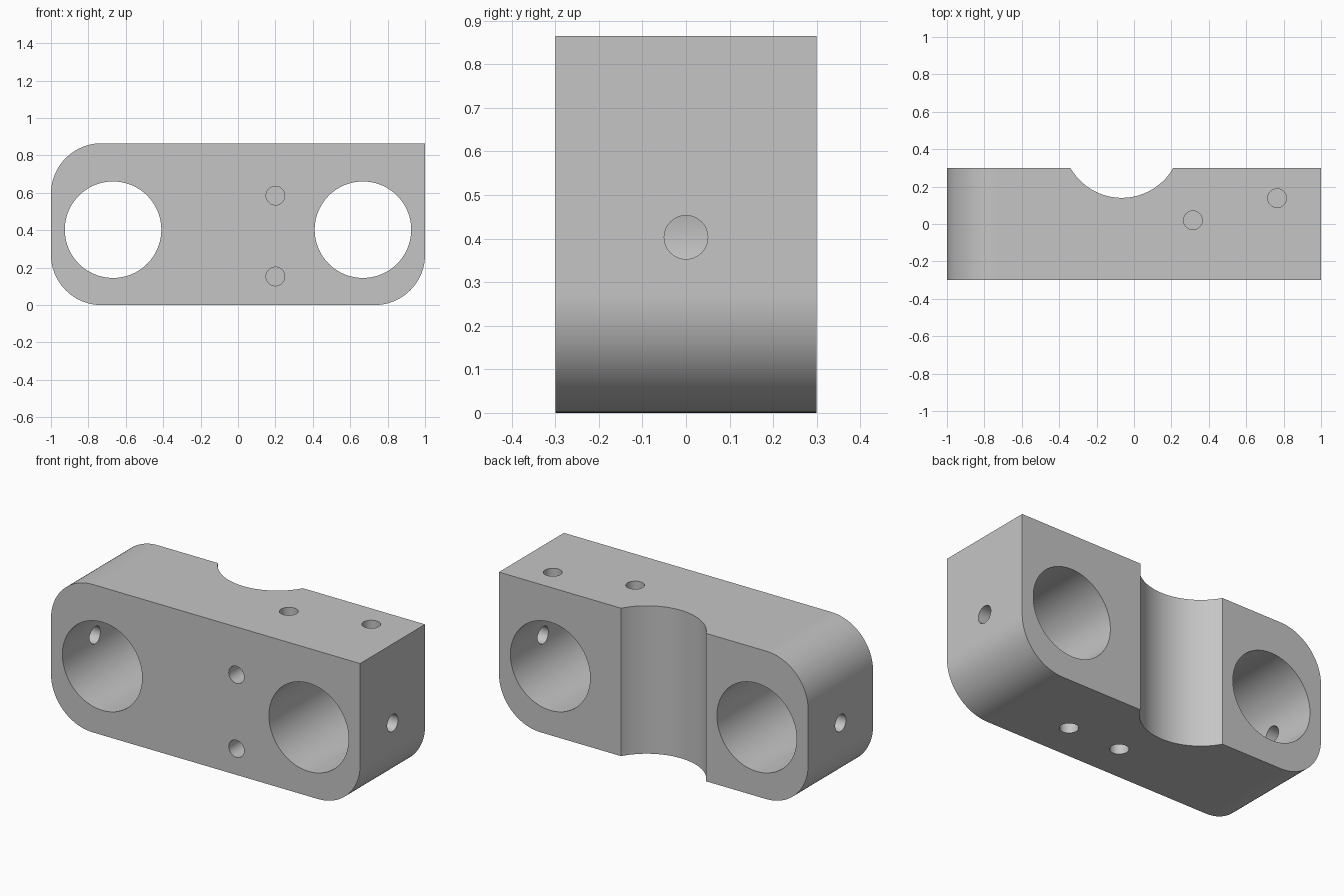
import bpy, bmesh
from math import cos, sin, pi
from mathutils import Vector

cube = bpy.data.objects.get("Cube")
if cube:
    bpy.data.objects.remove(cube, do_unlink=True)

HEIGHT, DEPTH, CORNER = 0.865, 0.3, 0.27
BORE_X, BORE_R, BORE_Z = 0.668, 0.258, 0.403
PIN_R, PIN_DEPTH = 0.05, 0.2

metal = bpy.data.materials.new("light grey metal")
metal.use_nodes = True
grey = (0.56, 0.56, 0.56, 1)
metal.diffuse_color = grey
metal.node_tree.nodes["Principled BSDF"].inputs["Base Color"].default_value = grey


def add_object(name, bm):
    bmesh.ops.recalc_face_normals(bm, faces=bm.faces)
    mesh = bpy.data.meshes.new(name)
    bm.to_mesh(mesh)
    bm.free()
    mesh.materials.append(metal)
    obj = bpy.data.objects.new(name, mesh)
    bpy.context.collection.objects.link(obj)
    return obj


def arc(cx, cz, start, steps=24):
    """Quarter circle of the corner radius, counter-clockwise."""
    angles = [start + pi / 2 * i / steps for i in range(steps + 1)]
    return [(cx + CORNER * cos(a), cz + CORNER * sin(a)) for a in angles]


def drill(name, start, end, radius, sides=48):
    """Cut a round hole from start to end out of the block."""
    start, end = Vector(start), Vector(end)
    axis = end - start
    bm = bmesh.new()
    bmesh.ops.create_cone(bm, cap_ends=True, segments=sides, radius1=radius,
                          radius2=radius, depth=axis.length)
    turn = axis.to_track_quat('Z', 'Y').to_matrix().to_4x4()
    bmesh.ops.transform(bm, matrix=turn, verts=bm.verts)
    bmesh.ops.translate(bm, vec=(start + end) / 2, verts=bm.verts)
    cutter = add_object(name, bm)
    cutter.hide_render = True
    cut = block.modifiers.new(name, 'BOOLEAN')
    cut.operation, cut.solver, cut.object = 'DIFFERENCE', 'EXACT', cutter
    bpy.ops.object.modifier_apply(modifier=cut.name)
    bpy.data.objects.remove(cutter, do_unlink=True)


# Block with three rounded corners and one square one
inner = 1 - CORNER
profile = (arc(-inner, HEIGHT - CORNER, pi / 2) + arc(-inner, CORNER, pi)
           + arc(inner, CORNER, 3 * pi / 2) + [(1, HEIGHT)])
bm = bmesh.new()
face = bm.faces.new([bm.verts.new((x, -DEPTH, z)) for x, z in profile])
extruded = bmesh.ops.extrude_face_region(bm, geom=[face])["geom"]
bmesh.ops.translate(bm, vec=(0, 2 * DEPTH, 0),
                    verts=[v for v in extruded if isinstance(v, bmesh.types.BMVert)])
block = add_object("mounting_block", bm)
bpy.context.view_layer.objects.active = block
block.select_set(True)

# Rounded groove down the back
drill("back_groove", (-0.065, 0.456, -0.1), (-0.065, 0.456, 1), 0.316, 128)

# Large bores, each with a cross hole from the outer side
for side in (-1, 1):
    x = side * BORE_X
    drill("bore", (x, -0.5, BORE_Z), (x, 0.5, BORE_Z), BORE_R, 96)
    drill("side_hole", (side * 1.1, 0, BORE_Z), (x, 0, BORE_Z), PIN_R)

# Blind pin holes in the front, top and underside
for z in (0.153, 0.585):
    drill("front_hole", (0.2, -0.4, z), (0.2, PIN_DEPTH - DEPTH, z), PIN_R)
for x, y in ((0.315, 0.02), (0.765, 0.138)):
    drill("top_hole", (x, y, 1), (x, y, HEIGHT - PIN_DEPTH), PIN_R)
for x in (0.032, 0.368):
    drill("bottom_hole", (x, -0.08, -0.1), (x, -0.08, PIN_DEPTH), PIN_R)

# Smooth curves, crisp edges, flat faces
bpy.ops.object.shade_smooth_by_angle(angle=pi / 6)
weighted = block.modifiers.new("even_shading", 'WEIGHTED_NORMAL')
weighted.keep_sharp = True
